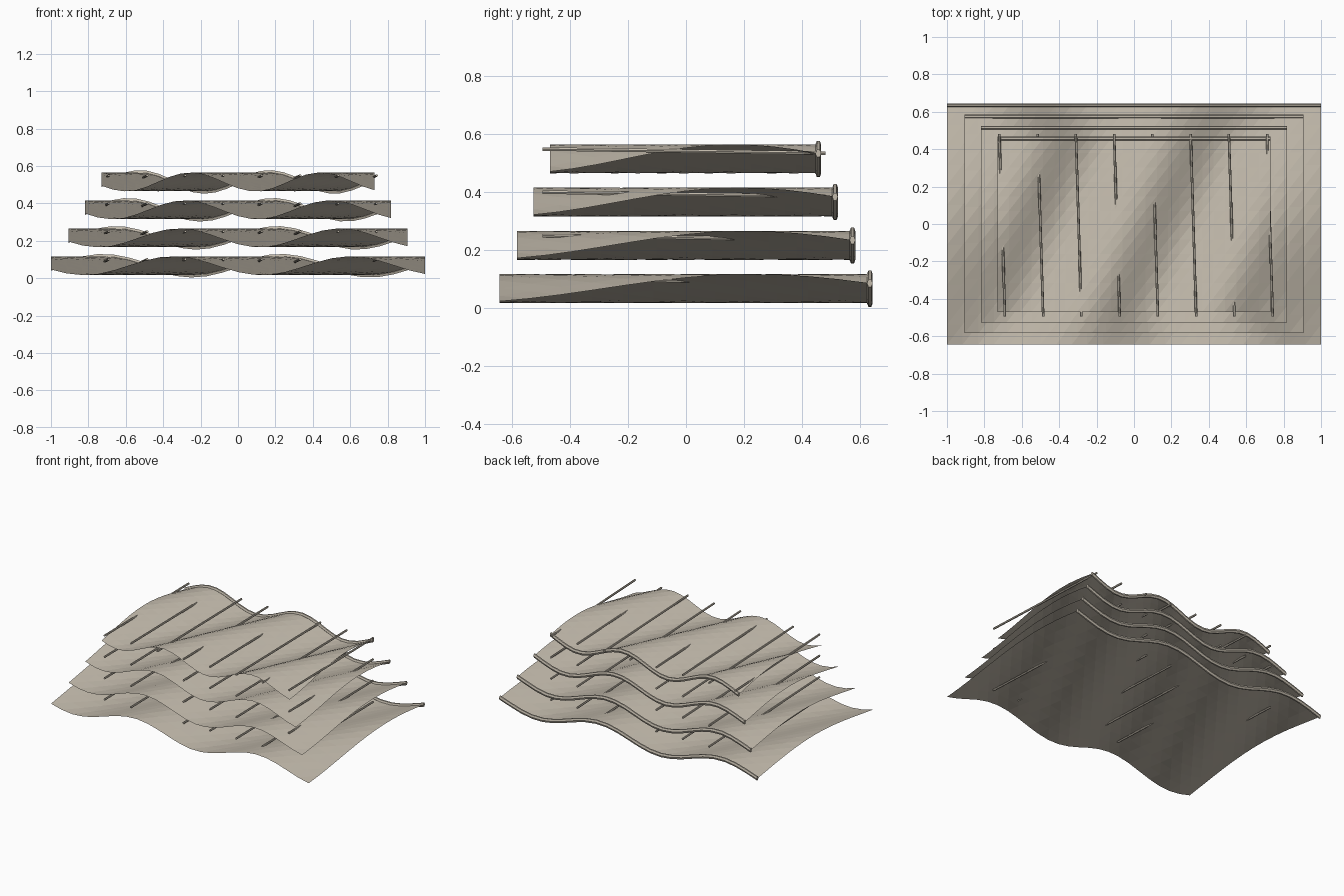
import bpy, bmesh, math
from mathutils import Vector

if "Cube" in bpy.data.objects:
    bpy.data.objects.remove(bpy.data.objects["Cube"])

# one warm grey colour for everything
mat = bpy.data.materials.new("warm_grey")
mat.diffuse_color = (0.54, 0.49, 0.41, 1)
mat.use_nodes = True
mat.node_tree.nodes["Principled BSDF"].inputs["Base Color"].default_value = mat.diffuse_color

HALF_W = (1.0, 0.906, 0.817, 0.73)
FRONT = (-0.645, -0.584, -0.526, -0.47)
BACK = (0.635, 0.575, 0.515, 0.457)
LEVEL = (0.067, 0.216, 0.366, 0.515)
NX, NY = 24, 12


def wave(u, v):
    """Diagonal ripple; u runs -1..1 across, v runs 0..1 front to back."""
    return 0.05 * math.cos(2 * math.pi * ((u + 0.35) / 0.95 - 0.61 * v))


def finish(bm, name, solid=True):
    if solid:
        bmesh.ops.recalc_face_normals(bm, faces=bm.faces)
    me = bpy.data.meshes.new(name)
    bm.to_mesh(me)
    bm.free()
    me.materials.append(mat)
    ob = bpy.data.objects.new(name, me)
    bpy.context.collection.objects.link(ob)


def tube(bm, path, ax, az, sides, axis):
    """Sweep an upright polygon section along a path running in x or y."""
    rings = []
    for p in path:
        ring = []
        for k in range(sides):
            a = 2 * math.pi * k / sides
            c, s = ax * math.cos(a), az * math.sin(a)
            off = Vector((0, c, s)) if axis == 'x' else Vector((c, 0, s))
            ring.append(bm.verts.new(p + off))
        rings.append(ring)
    for r, q in zip(rings, rings[1:]):
        for k in range(sides):
            n = (k + 1) % sides
            bm.faces.new((r[k], r[n], q[n], q[k]))
    bm.faces.new(rings[0])
    bm.faces.new(rings[-1])


for i, (w, y0, y1, z) in enumerate(zip(HALF_W, FRONT, BACK, LEVEL), 1):
    # rippled sheet, triangulated
    bm = bmesh.new()
    grid = [[bm.verts.new((w * (2 * a / NX - 1), y0 + (y1 - y0) * b / NY,
                           z + wave(2 * a / NX - 1, b / NY)))
             for a in range(NX + 1)] for b in range(NY + 1)]
    for b in range(NY):
        for a in range(NX):
            p, q = grid[b][a], grid[b][a + 1]
            r, s = grid[b + 1][a + 1], grid[b + 1][a]
            bm.faces.new((p, q, r))
            bm.faces.new((p, r, s))
    finish(bm, f"wave_sheet_{i}", solid=False)

    # rim tube along the back edge
    bm = bmesh.new()
    path = [Vector((w * (2 * a / NX - 1), y1, z + wave(2 * a / NX - 1, 1)))
            for a in range(NX + 1)]
    tube(bm, path, 0.010, 0.015, 6, 'x')
    finish(bm, f"back_rim_{i}")

    # eight thin rods, slightly tilted
    bm = bmesh.new()
    for k in range(8):
        x = -0.705 + k * 0.2045
        tube(bm, [Vector((x + 0.015, -0.495, z + 0.034)),
                  Vector((x - 0.015, 0.482, z + 0.020))], 0.007, 0.007, 6, 'y')
    finish(bm, f"rods_{i}")
